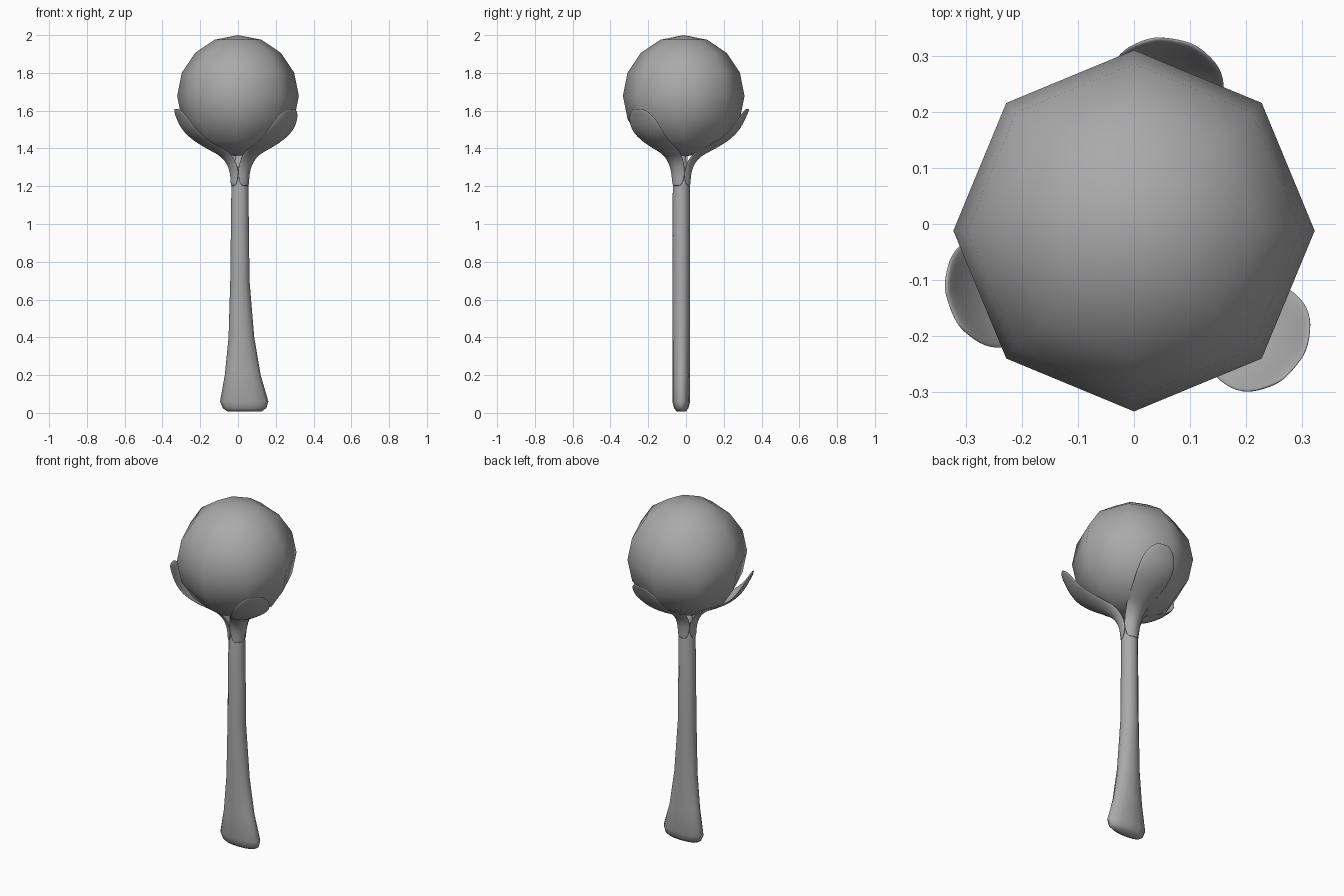
import bpy, bmesh
from math import sin, cos, tau, radians
from mathutils import Vector

cube = bpy.data.objects.get("Cube")
if cube:
    bpy.data.objects.remove(cube)

# Single matte grey for every part
grey = bpy.data.materials.new("mid grey")
grey.use_nodes = True
COLOUR = (0.4, 0.4, 0.4, 1)
grey.diffuse_color = COLOUR
grey.node_tree.nodes["Principled BSDF"].inputs["Base Color"].default_value = COLOUR

AXIS = Vector((0.01, -0.025, 0))


def make_object(name, bm):
    bmesh.ops.recalc_face_normals(bm, faces=bm.faces)
    for face in bm.faces:
        face.smooth = True
    mesh = bpy.data.meshes.new(name)
    bm.to_mesh(mesh)
    bm.free()
    mesh.materials.append(grey)
    obj = bpy.data.objects.new(name, mesh)
    bpy.context.collection.objects.link(obj)
    return obj


def bridge(bm, rows, closed):
    for low, high in zip(rows, rows[1:]):
        n = len(low)
        for i in range(n if closed else n - 1):
            j = (i + 1) % n
            bm.faces.new((low[i], low[j], high[j], high[i]))


# Flower head: coarse ball with smooth shading
bm = bmesh.new()
bmesh.ops.create_uvsphere(bm, u_segments=8, v_segments=8, radius=0.322)
head = make_object("flower_head", bm)
head.location = (0, -0.012, 1.678)

# Stem: oval rings flaring sideways at the foot (z, centre x, half x, half y)
rings = [(0.008, 0.035, 0.09, 0.025), (0.025, 0.035, 0.115, 0.038),
         (0.06, 0.033, 0.128, 0.047), (0.2, 0.025, 0.095, 0.047),
         (0.4, 0.018, 0.068, 0.047), (0.7, 0.01, 0.051, 0.047),
         (1.2, 0.01, 0.045, 0.045), (1.26, 0.01, 0.036, 0.036),
         (1.38, 0.01, 0.02, 0.02)]
bm = bmesh.new()
rows = []
for z, cx, rx, ry in rings:
    rows.append([bm.verts.new((cx + rx * cos(tau * i / 12),
                               AXIS.y + ry * sin(tau * i / 12), z))
                 for i in range(12)])
bridge(bm, rows, True)
bm.faces.new(rows[0])
bm.faces.new(rows[-1])
make_object("stem", bm)

# Sepal outline: distance from axis, height, half width, inward cupping
profile = [(0.045, 1.2, 0.03, 0.01), (0.047, 1.25, 0.045, 0.028),
           (0.06, 1.31, 0.05, 0.03), (0.1, 1.362, 0.065, 0.03),
           (0.17, 1.395, 0.085, 0.02), (0.265, 1.452, 0.105, 0.02),
           (0.315, 1.51, 0.105, 0.02), (0.342, 1.57, 0.085, 0.012),
           (0.36, 1.61, 0.035, 0.003)]


def make_sepal(name, degrees):
    a = radians(degrees)
    out, side = Vector((cos(a), sin(a), 0)), Vector((-sin(a), cos(a), 0))
    up = Vector((0, 0, 1))
    bm = bmesh.new()
    rows = []
    for k, (r, z, width, cup) in enumerate(profile):
        before, after = profile[max(k - 1, 0)], profile[min(k + 1, len(profile) - 1)]
        dr, dz = after[0] - before[0], after[1] - before[1]
        inward = (up * dr - out * dz).normalized()
        rows.append([bm.verts.new(AXIS + out * r + up * z + side * width * t
                                  + inward * cup * t * t)
                     for t in (-1, -0.5, 0, 0.5, 1)])
    bridge(bm, rows, False)
    obj = make_object(name, bm)
    shell = obj.modifiers.new("thickness", 'SOLIDIFY')
    shell.thickness = 0.01
    shell.offset = 0
    smooth = obj.modifiers.new("rounding", 'SUBSURF')
    smooth.levels = smooth.render_levels = 2


# Three sepals evenly spaced around the stem
for name, degrees in (("back_sepal", 80), ("right_sepal", 200), ("left_sepal", 320)):
    make_sepal(name, degrees)
